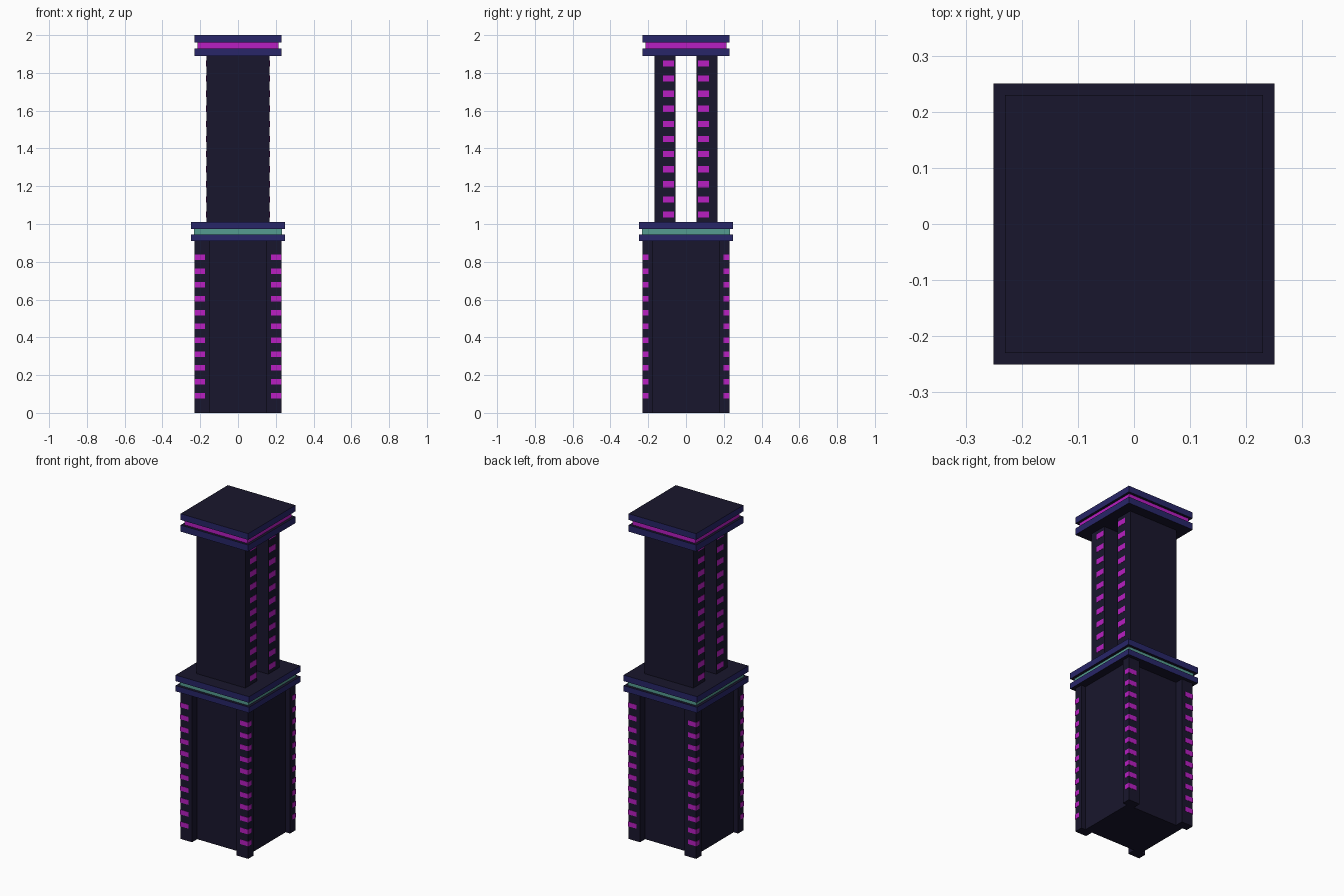
import bpy, bmesh

if "Cube" in bpy.data.objects:
    bpy.data.objects.remove(bpy.data.objects["Cube"])


def material(name, rgb):
    m = bpy.data.materials.new(name)
    m.diffuse_color = (*rgb, 1)
    m.use_nodes = True
    m.node_tree.nodes["Principled BSDF"].inputs["Base Color"].default_value = m.diffuse_color
    return m


DARK = material("dark_wall", (0.0095, 0.008, 0.026))
NAVY = material("navy_trim", (0.021, 0.019, 0.14))
PINK = material("pink_light", (0.48, 0.013, 0.54))
TEAL = material("teal_light", (0.09, 0.33, 0.28))


def add_box(bm, x, y, z):
    """Axis-aligned box from (min, max) ranges."""
    verts = bmesh.ops.create_cube(bm, size=1)["verts"]
    for v in verts:
        v.co = [lo + (hi - lo) * (c + 0.5) for c, (lo, hi) in zip(v.co, (x, y, z))]


def build(name, boxes, *mats):
    """One object from boxes; a second material goes on level faces."""
    bm = bmesh.new()
    for b in boxes:
        add_box(bm, *b)
    bm.normal_update()
    if len(mats) > 1:
        for f in bm.faces:
            f.material_index = int(abs(f.normal.z) > 0.5)
    mesh = bpy.data.meshes.new(name)
    bm.to_mesh(mesh)
    bm.free()
    for m in mats:
        mesh.materials.append(m)
    ob = bpy.data.objects.new(name, mesh)
    bpy.context.collection.objects.link(ob)
    return ob


def mirror(ob, x, y):
    mod = ob.modifiers.new("mirror", "MIRROR")
    mod.use_axis = (x, y, False)
    mod.use_mirror_merge = False


def square(r, z0, z1):
    return ((-r, r), (-r, r), (z0, z1))


# lower block with four corner posts and their wrap-around windows
build("lower_body", [((-0.2, 0.2), (-0.18, 0.18), (0, 0.91))], DARK)
posts = build("corner_posts", [((0.152, 0.23), (0.178, 0.23), (0, 0.91))], DARK)
mirror(posts, True, True)
lights = build("post_windows",
               [((0.175, 0.2315), (0.198, 0.2315),
                 (0.092 + 0.0732 * i - 0.0145, 0.092 + 0.0732 * i + 0.0145))
                for i in range(11)], PINK)
mirror(lights, True, True)

# middle deck: two plates around a glowing band
build("middle_plates", [square(0.25, 0.91, 0.945), square(0.25, 0.973, 1.01)], NAVY, DARK)
build("middle_band", [square(0.233, 0.945, 0.973)], TEAL)

# upper twin slabs with windows on their narrow ends
slabs = build("upper_slabs", [((-0.167, 0.167), (0.056, 0.167), (1.01, 1.89))], DARK)
mirror(slabs, False, True)
lights = build("slab_windows",
               [((0.15, 0.1685), (0.063, 0.122),
                 (1.05 + 0.08 * i - 0.0165, 1.05 + 0.08 * i + 0.0165))
                for i in range(11)], PINK)
mirror(lights, True, True)

# roof: two plates around a glowing band
build("roof_plates", [square(0.23, 1.89, 1.93), square(0.23, 1.962, 2.0)], NAVY, DARK)
build("roof_band", [square(0.214, 1.93, 1.962)], PINK)
